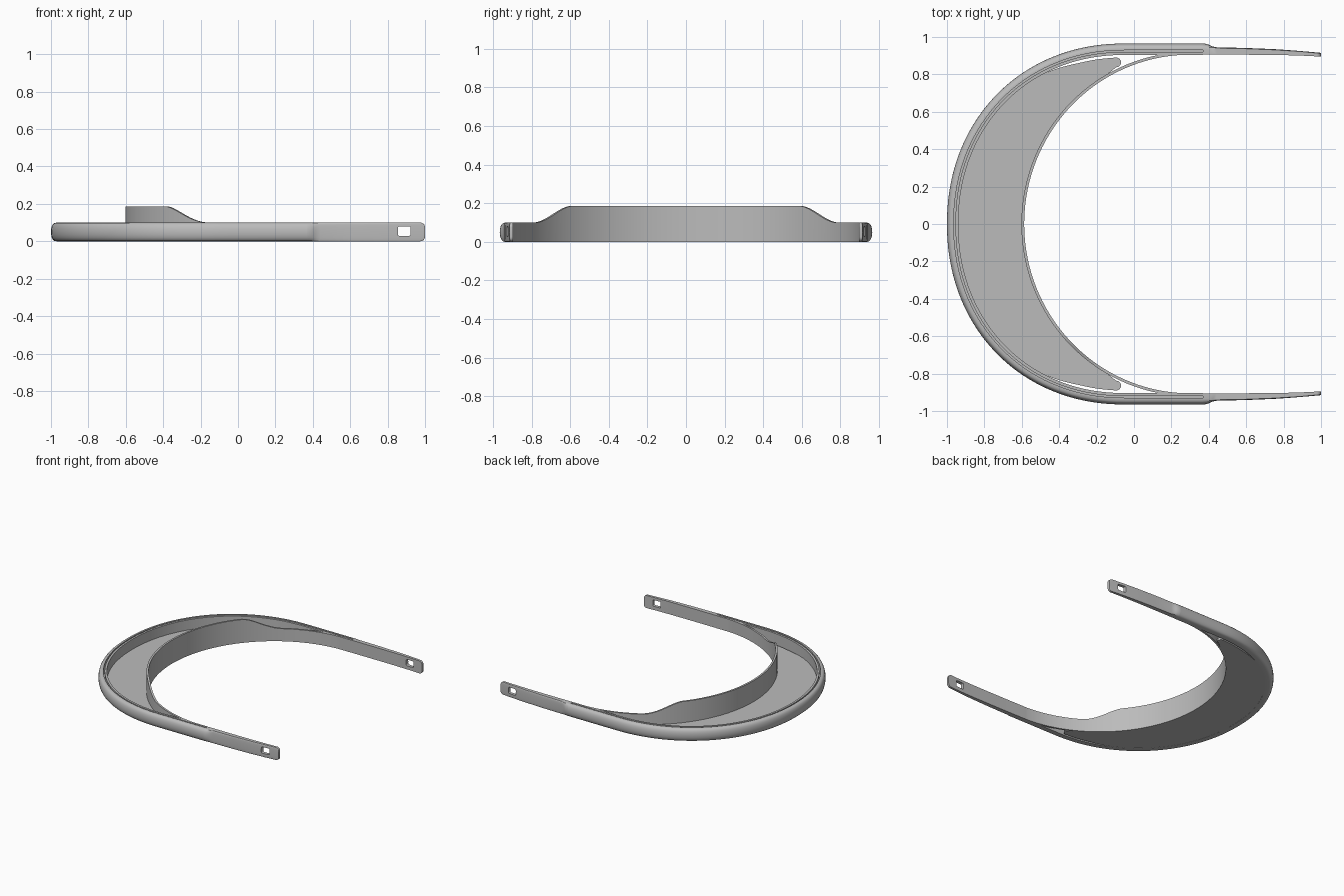
import bpy, bmesh, math

if "Cube" in bpy.data.objects:
    bpy.data.objects.remove(bpy.data.objects["Cube"], do_unlink=True)

H = 0.1           # height of rim and arms
SLOT_END = 0.37   # where the rim groove stops and the arms begin

grey = bpy.data.materials.new("plain grey")
grey.use_nodes = True
grey.diffuse_color = (0.5, 0.5, 0.5, 1)
grey.node_tree.nodes["Principled BSDF"].inputs["Base Color"].default_value = (0.5, 0.5, 0.5, 1)


def finish(name, bm):
    bmesh.ops.recalc_face_normals(bm, faces=bm.faces)
    mesh = bpy.data.meshes.new(name)
    bm.to_mesh(mesh)
    bm.free()
    mesh.materials.append(grey)
    ob = bpy.data.objects.new(name, mesh)
    bpy.context.collection.objects.link(ob)
    return ob


def smooth(ob):
    bpy.ops.object.select_all(action='DESELECT')
    ob.select_set(True)
    bpy.context.view_layer.objects.active = ob
    bpy.ops.object.shade_smooth_by_angle(angle=math.radians(35))


def loft(name, sections):
    """Skin a row of closed cross-sections and cap both ends."""
    bm = bmesh.new()
    rings = [[bm.verts.new(p) for p in s] for s in sections]
    n = len(rings[0])
    for a, b in zip(rings, rings[1:]):
        for i in range(n):
            j = (i + 1) % n
            bm.faces.new((a[i], a[j], b[j], b[i]))
    bm.faces.new(rings[0])
    bm.faces.new(rings[-1])
    return finish(name, bm)


def rim_point(t, d):
    """Point on the outer curve at angle t, moved inward by d."""
    c, s = max(math.cos(t), 0), math.sin(t)
    e = 2 / 2.1
    return (-0.05 - (0.95 - d) * c ** e,
            math.copysign((0.965 - d) * abs(s) ** e, s))


def bulge(depth, z0=0.0, z1=H, steps=10):
    """Rounded outer side, from bottom to top, as (inset, z)."""
    out = []
    for i in range(steps + 1):
        a = math.pi * (i / steps - 0.5)
        c = max(math.cos(a), 0) ** 0.75
        out.append((depth * (1 - c), (z0 + z1) / 2 + (z1 - z0) / 2 * math.sin(a)))
    return out


# Grooved outer rim
profile = bulge(0.03) + [(0.036, H), (0.036, 0.03), (0.045, 0.03),
                         (0.045, H), (0.061, H), (0.061, 0)]
N = 80
sections = [[(SLOT_END, -0.965 + d, z) for d, z in profile]]
for i in range(N + 1):
    t = math.pi * (i / N - 0.5)
    sections.append([(*rim_point(t, d), z) for d, z in profile])
sections.append([(SLOT_END, 0.965 - d, z) for d, z in profile])
smooth(loft("outer_rim", sections))


# Thin inner band, raised in the middle
def band_point(t, d):
    return 0.3 - (0.887 + d) * math.cos(t), (0.905 + d) * math.sin(t)


def band_top(y):
    u = min(max((0.78 - abs(y)) / 0.2, 0), 1)
    return H + 0.087 * u * u * (3 - 2 * u)


sections = []
for i in range(121):
    t = math.pi * (i / 120 - 0.5)
    inner, outer = band_point(t, 0), band_point(t, 0.015)
    top = band_top(inner[1])
    sections.append([(*inner, 0), (*outer, 0), (*outer, top), (*inner, top)])
smooth(loft("inner_band", sections))

# Crescent floor with rounded tips
half = []
for i in range(41):
    t = math.pi / 2 * i / 40
    x, y = rim_point(t, 0.055)
    u = min(max((x + 0.55) / 0.25, 0), 1)
    x, y = rim_point(t, 0.055 + 0.02 * u)
    if x < -0.1:
        half.append((x, y))
for i in range(9):
    a = math.pi / 2 - math.pi * i / 8
    half.append((-0.095 + 0.026 * math.cos(a), 0.864 + 0.026 * math.sin(a)))
for i in range(30, -1, -1):
    half.append(band_point(0.83 * i / 30, 0.008))
bm = bmesh.new()
loop = half + [(x, -y) for x, y in reversed(half) if abs(y) > 1e-4]
face = bm.faces.new([bm.verts.new((x, y, 0.001)) for x, y in loop])
up = bmesh.ops.extrude_face_region(bm, geom=[face])["geom"]
bmesh.ops.translate(bm, vec=(0, 0, 0.018), verts=[v for v in up if isinstance(v, bmesh.types.BMVert)])
finish("crescent_floor", bm)

# Box that cuts the strap windows through both arms
bm = bmesh.new()
bmesh.ops.create_cube(bm, size=1)
bmesh.ops.scale(bm, vec=(0.068, 2.4, 0.05), verts=bm.verts)
bmesh.ops.translate(bm, vec=(0.889, 0, 0.054), verts=bm.verts)
long_edges = [e for e in bm.edges if abs(e.verts[0].co.y - e.verts[1].co.y) > 1]
bmesh.ops.bevel(bm, geom=long_edges, offset=0.008, segments=3, profile=0.5, affect='EDGES')
cutter = finish("window_cutter", bm)
cutter.hide_render = True

# Side arms: x, outer y, inner y, outer rounding
stations = [(SLOT_END, 0.965, 0.905, 0.03), (0.39, 0.963, 0.905, 0.028),
            (0.405, 0.956, 0.905, 0.02), (0.42, 0.949, 0.905, 0.01),
            (0.44, 0.945, 0.905, 0.005), (0.6, 0.941, 0.905, 0.004),
            (0.75, 0.935, 0.904, 0.004), (0.88, 0.926, 0.901, 0.003)]
for i in range(7):
    x = 0.975 + 0.025 * math.sin(math.pi / 2 * i / 6)
    k = (x - 0.88) / 0.12
    stations.append((x, 0.926 - 0.011 * k, 0.901 - 0.006 * k, 0.003))
for name, side in (("left_arm", 1), ("right_arm", -1)):
    sections = []
    for x, yo, yi, depth in stations:
        r = max((x - 0.975) / 0.025, 0)
        trim = 0.025 * (1 - math.sqrt(max(1 - r * r, 0)))
        z0, z1 = trim, H - trim
        ring = [(x, side * (yo - d), z) for d, z in bulge(depth, z0, z1)]
        sections.append(ring + [(x, side * yi, z1), (x, side * yi, z0)])
    arm = loft(name, sections)
    cut = arm.modifiers.new("window", 'BOOLEAN')
    cut.object = cutter
    cut.solver = 'EXACT'
    bpy.context.view_layer.objects.active = arm
    bpy.ops.object.modifier_apply(modifier=cut.name)
    smooth(arm)
bpy.data.objects.remove(cutter, do_unlink=True)
